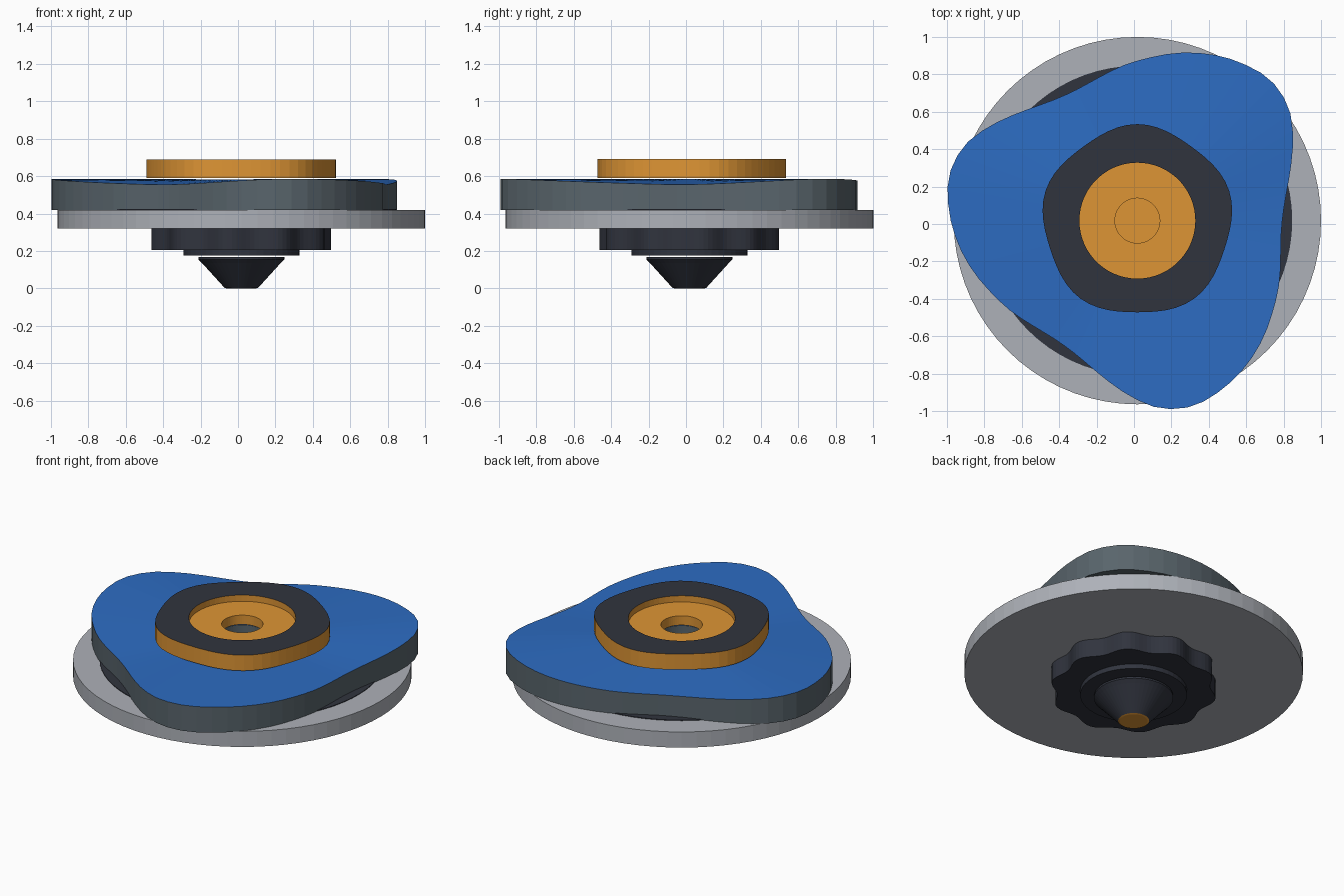
import bpy, bmesh
from math import sin, cos, pi, radians

if "Cube" in bpy.data.objects:
    bpy.data.objects.remove(bpy.data.objects["Cube"])

C = 0.018   # shared axis offset in x and y


def mat(name, rgb):
    m = bpy.data.materials.new(name)
    m.diffuse_color = (*rgb, 1)
    m.use_nodes = True
    m.node_tree.nodes["Principled BSDF"].inputs["Base Color"].default_value = m.diffuse_color
    return m


BLUE = mat("blue", (0.026, 0.15, 0.54))
SLATE = mat("slate", (0.10, 0.13, 0.15))
ORANGE = mat("orange", (0.73, 0.30, 0.035))
DARK = mat("dark", (0.03, 0.034, 0.048))
SILVER = mat("silver", (0.42, 0.44, 0.48))


def loft(name, sections, mats, n=72, caps=True, closed=False):
    """Skin radial sections (radius function or number, z function or number, material slot)."""
    bm = bmesh.new()
    rings = []
    for r, z, _ in sections:
        ring = []
        for i in range(n):
            a = 2 * pi * i / n
            rr = r(a) if callable(r) else r
            zz = z(a) if callable(z) else z
            ring.append(bm.verts.new((C + rr * cos(a), C + rr * sin(a), zz)))
        rings.append(ring)
    last = len(rings) if closed else len(rings) - 1
    for k in range(last):
        a, b = rings[k], rings[(k + 1) % len(rings)]
        for i in range(n):
            j = (i + 1) % n
            bm.faces.new((a[i], a[j], b[j], b[i])).material_index = sections[k][2]
    if caps and not closed:
        bm.faces.new(rings[0][::-1]).material_index = sections[0][2]
        bm.faces.new(rings[-1]).material_index = sections[-1][2]
    bmesh.ops.recalc_face_normals(bm, faces=bm.faces)
    me = bpy.data.meshes.new(name)
    bm.to_mesh(me)
    bm.free()
    for m in mats:
        me.materials.append(m)
    ob = bpy.data.objects.new(name, me)
    bpy.context.collection.objects.link(ob)
    return ob


# Outline of one blade lobe, sampled every 10 degrees and repeated three times
LOBE = [1.035, 1.012, .973, .925, .873, .83, .79, .772, .79, .845, .925, 1.005]


def blade_r(a):
    t = ((a - radians(46)) % (2 * pi / 3)) / radians(10)
    i = int(t)
    f = t - i
    p0, p1, p2, p3 = (LOBE[(i + k) % 12] for k in (-1, 0, 1, 2))
    return p1 + 0.5 * f * (p2 - p0 + f * (2*p0 - 5*p1 + 4*p2 - p3 + f * (3*(p1 - p2) + p3 - p0)))


def blade_z(a):
    return 0.555 + 0.03 * (blade_r(a) - 0.772) / 0.263


def cap_r(a):
    return 0.503 + 0.013 * cos(5 * (a - pi / 2))


def grip_r(a):
    return 0.465 + 0.02 * sin(10 * a)


# Pointed tip and its collar
loft("tip", [(0.08, 0.0, 0), (0.09, 0.003, 1), (0.21, 0.135, 1), (0.23, 0.155, 1),
             (0.23, 0.167, 1)], [ORANGE, DARK], 48)
loft("tip_collar", [(0.31, 0.175, 0), (0.31, 0.205, 0)], [DARK], 48)

# Scalloped grip
loft("grip", [(grip_r, 0.205, 0), (grip_r, 0.32, 0)], [DARK], 120)

# Metal disc and thin dark plate on it
loft("metal_disc", [(0.982, 0.32, 0), (0.982, 0.42, 0)], [SILVER])
loft("dark_plate", [(0.828, 0.42, 0), (0.828, 0.424, 0)], [DARK])

# Three-lobed blade layer with a blue top and slate sides
loft("blade_layer", [(0.13, 0.42, 1), (blade_r, 0.42, 1), (blade_r, blade_z, 0),
                     (0.13, 0.583, 1)], [BLUE, SLATE], 72, closed=True)

# Orange peg below the centre hole
loft("centre_peg", [(0.13, 0.425, 0), (0.13, 0.44, 0)], [ORANGE], 48)

# Centre cap: dark top, orange sides, recessed floor with a hole
loft("centre_cap", [(0.12, 0.59, 0), (cap_r, 0.59, 0), (cap_r, 0.69, 1), (0.31, 0.69, 0),
                    (0.31, 0.65, 0), (0.12, 0.65, 0)], [ORANGE, DARK], 60, closed=True)
